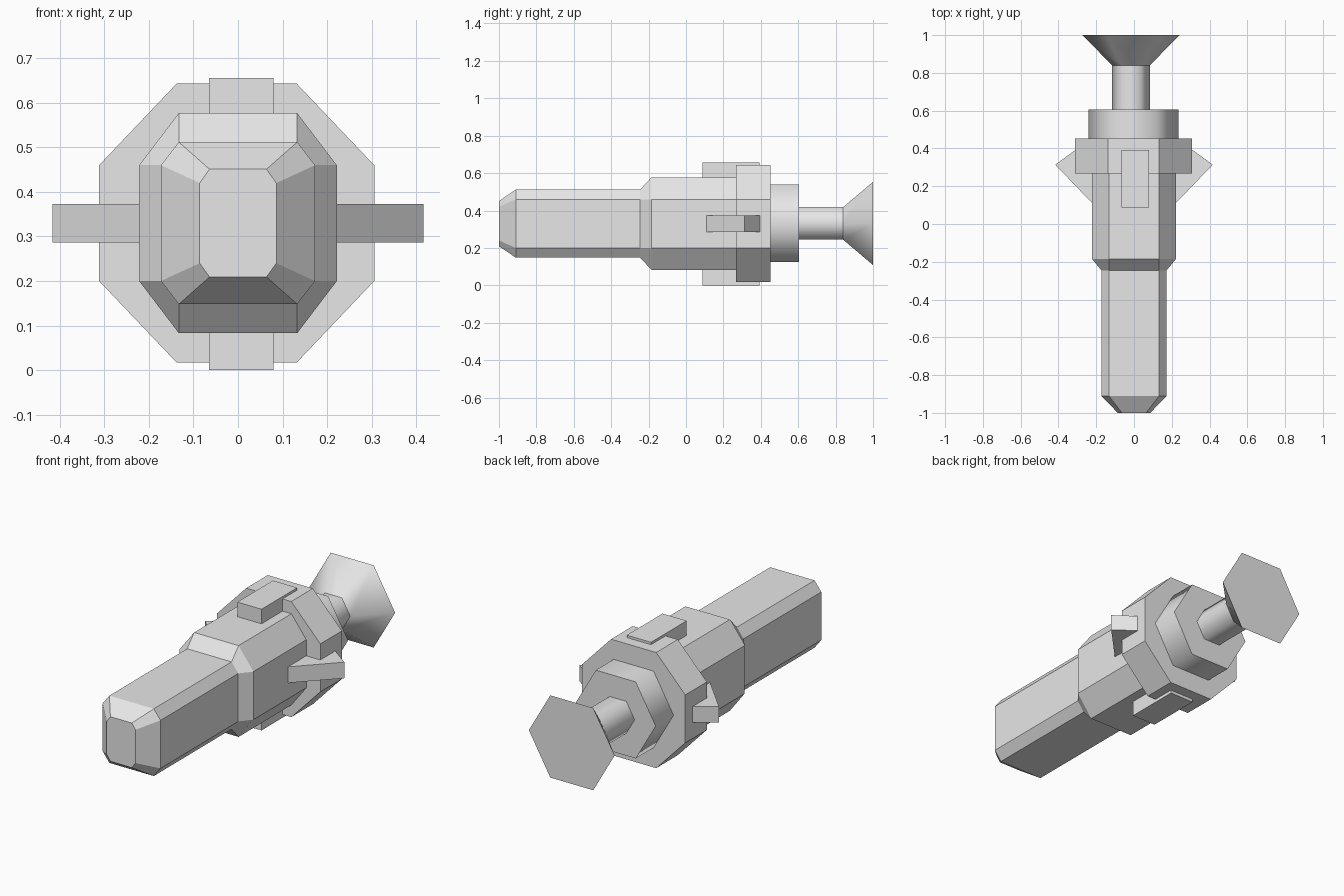
import bpy
import bmesh
import math

if "Cube" in bpy.data.objects:
    bpy.data.objects.remove(bpy.data.objects["Cube"])

CZ = 0.33  # height of the long axis

grey = bpy.data.materials.new("light_grey")
grey.diffuse_color = (0.8, 0.8, 0.8, 1)
grey.use_nodes = True
grey.node_tree.nodes["Principled BSDF"].inputs["Base Color"].default_value = grey.diffuse_color


def loft(name, rings, smooth=False):
    """Skin a list of equal-length point rings and cap both ends."""
    bm = bmesh.new()
    loops = [[bm.verts.new(p) for p in ring] for ring in rings]
    n = len(loops[0])
    for a, b in zip(loops, loops[1:]):
        for i in range(n):
            j = (i + 1) % n
            bm.faces.new((a[i], a[j], b[j], b[i])).smooth = smooth
    for cap in (loops[0], loops[-1]):
        face = bm.faces.new(cap)
        for e in face.edges:
            e.smooth = False
    bmesh.ops.recalc_face_normals(bm, faces=bm.faces)
    mesh = bpy.data.meshes.new(name)
    bm.to_mesh(mesh)
    bm.free()
    mesh.materials.append(grey)
    obj = bpy.data.objects.new(name, mesh)
    bpy.context.collection.objects.link(obj)
    return obj


def octagon(y, hw, hh, flat_x, flat_z, cx=0.0):
    """Rectangle of half size hw x hh with cut corners."""
    pts = [(hw, flat_z), (flat_x, hh), (-flat_x, hh), (-hw, flat_z),
           (-hw, -flat_z), (-flat_x, -hh), (flat_x, -hh), (hw, -flat_z)]
    return [(cx + x, y, CZ + z) for x, z in pts]


def hexagon(y, r, cx):
    return [(cx + r * math.cos(k * math.pi / 3), y,
             CZ + 0.001 + r * math.sin(k * math.pi / 3)) for k in range(6)]


# Stepped main body with a bevelled nose
loft("body", [
    octagon(-1.0, 0.086, 0.121, 0.064, 0.09),
    octagon(-0.91, 0.173, 0.182, 0.133, 0.13),
    octagon(-0.245, 0.173, 0.182, 0.133, 0.13),
    octagon(-0.185, 0.222, 0.247, 0.133, 0.13),
    octagon(0.30, 0.222, 0.247, 0.133, 0.13),
])

# Wide collar
loft("collar", [octagon(y, 0.309, 0.313, 0.135, 0.13, -0.003)
                for y in (0.267, 0.452)])

# Six-sided rear flange, stem and flared end
loft("rear_flange", [hexagon(y, 0.239, -0.003) for y in (0.44, 0.605)], True)
loft("rear_stem", [hexagon(y, 0.1, -0.016) for y in (0.60, 0.842)], True)
loft("flared_end", [hexagon(0.84, 0.1, -0.016),
                    hexagon(1.0, 0.257, -0.016)], True)

# Raised blocks on top and bottom
for name, z0, z1 in (("top_block", 0.5, 0.656), ("bottom_block", 0.0, 0.16)):
    loft(name, [[(-0.065, y, z0), (0.08, y, z0), (0.08, y, z1), (-0.065, y, z1)]
                for y in (0.087, 0.392)])

# Pointed side fins
fin = [(0.417, 0.314), (0.285, 0.41), (0.2, 0.3), (0.2, 0.088)]
for name, s in (("left_fin", -1), ("right_fin", 1)):
    loft(name, [[(s * x, y, z) for x, y in fin] for z in (0.286, 0.373)])
